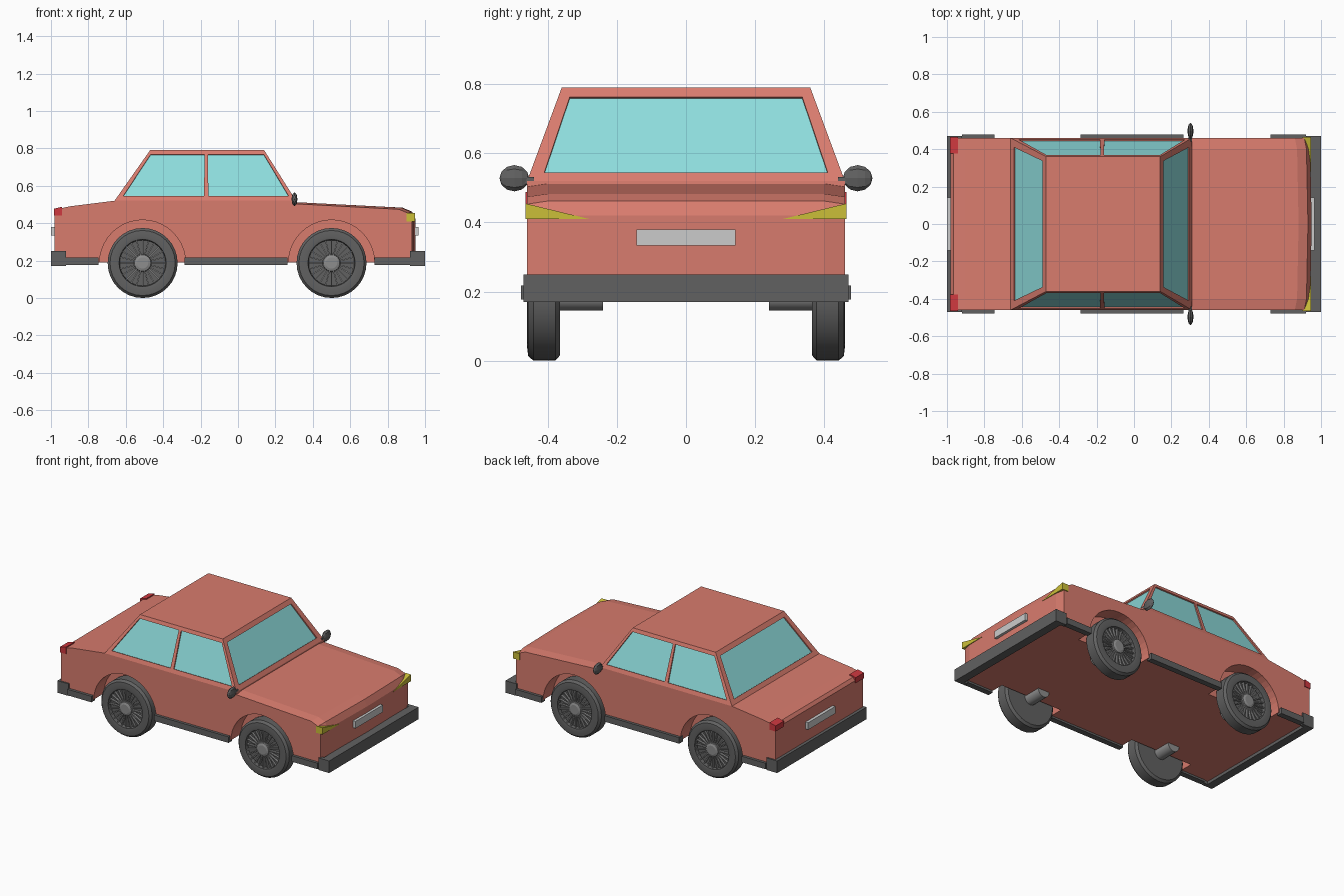
import bpy, bmesh, math
from mathutils import Vector, Matrix

if "Cube" in bpy.data.objects:
    bpy.data.objects.remove(bpy.data.objects["Cube"])


def mat(name, r, g, b):
    m = bpy.data.materials.new(name)
    m.diffuse_color = (r, g, b, 1)
    m.use_nodes = True
    m.node_tree.nodes["Principled BSDF"].inputs["Base Color"].default_value = m.diffuse_color
    return m


PAINT = mat("red_paint", 0.69, 0.2, 0.155)
GLASS = mat("pale_glass", 0.27, 0.72, 0.72)
AMBER = mat("amber", 0.6, 0.52, 0.04)
LAMP = mat("red_lamp", 0.62, 0.04, 0.05)
DARK = mat("dark_rubber", 0.12, 0.12, 0.12)
RIM = mat("rim_grey", 0.27, 0.27, 0.27)


def finish(name, bm, *mats, merge=True, smooth=False):
    if merge:
        bmesh.ops.remove_doubles(bm, verts=bm.verts, dist=1e-5)
    bmesh.ops.recalc_face_normals(bm, faces=bm.faces)
    me = bpy.data.meshes.new(name)
    bm.to_mesh(me)
    bm.free()
    for m in mats:
        me.materials.append(m)
    ob = bpy.data.objects.new(name, me)
    bpy.context.collection.objects.link(ob)
    if smooth:
        bpy.ops.object.select_all(action='DESELECT')
        ob.select_set(True)
        bpy.context.view_layer.objects.active = ob
        bpy.ops.object.shade_smooth_by_angle(angle=math.radians(30))
    return ob


def add_box(bm, x0, x1, y0, y1, z0, z1):
    c = Vector(((x0 + x1) / 2, (y0 + y1) / 2, (z0 + z1) / 2))
    s = Matrix.Diagonal((x1 - x0, y1 - y0, z1 - z0, 1))
    bmesh.ops.create_cube(bm, size=1, matrix=Matrix.Translation(c) @ s)


def loft(bm, rings):
    """Bridge closed rings of points and cap both ends."""
    vs = [[bm.verts.new(p) for p in r] for r in rings]
    n = len(vs[0])
    for a, b in zip(vs, vs[1:]):
        for i in range(n):
            j = (i + 1) % n
            bm.faces.new((a[i], a[j], b[j], b[i]))
    bm.faces.new(vs[0])
    bm.faces.new(vs[-1])


def add_cyl(bm, r, x, z, y0, y1, seg=32):
    m = Matrix.Translation((x, (y0 + y1) / 2, z)) @ Matrix.Rotation(math.pi / 2, 4, 'X')
    bmesh.ops.create_cone(bm, cap_ends=True, segments=seg, radius1=r, radius2=r,
                          depth=abs(y1 - y0), matrix=m)


AXLES, WZ = (-0.51, 0.5), 0.187

# lower body: side profile lofted across the width, hood slightly crowned
profile = [(-0.98, 0.19), (-0.98, 0.455), (-0.965, 0.475), (-0.90, 0.49), (-0.66, 0.52),
           (0.31, 0.52), (0.311, 0.512), (0.88, 0.483), (0.93, 0.462), (0.95, 0.42), (0.95, 0.19)]
rings = []
for y in (-0.46, -0.40, 0, 0.40, 0.46):
    edge = abs(y) > 0.45
    back = 0.02 if edge else 0.008 if y else 0
    rings.append([(x - (back if x > 0.8 else 0), y, z - (0.009 if edge and 0.31 < x and z > 0.43 else 0))
                  for x, z in profile])
bm = bmesh.new()
loft(bm, rings)
body = finish("lower_body", bm, PAINT)

# wheel wells
bm = bmesh.new()
for x in AXLES:
    for s in (-1, 1):
        add_cyl(bm, 0.23, x, WZ, s * 0.355, s * 0.6, 40)
cutter = finish("wheel_well_cutter", bm, PAINT, merge=False)
cutter.hide_render = True
cutter.hide_viewport = True
cut = body.modifiers.new("wells", 'BOOLEAN')
cut.operation, cut.object, cut.solver = 'DIFFERENCE', cutter, 'EXACT'

# cabin: tapered frame with recessed panes
bm = bmesh.new()


def panel(a, b, c, d, left, right, low, high):
    """Quad a-b (bottom), c-d (top) with a sunken window."""
    a, b, c, d = map(Vector, (a, b, c, d))

    def at(u, v):
        return a.lerp(b, u).lerp(d.lerp(c, u), v)
    outer = [a, b, c, d]
    inner = [at(left, low), at(1 - right, low), at(1 - right, 1 - high), at(left, 1 - high)]
    n = (b - a).cross(d - a).normalized()
    if n.dot((a + c) / 2 - Vector((-0.17, 0, 0.6))) < 0:
        n = -n
    deep = [p - n * 0.008 for p in inner]
    for p, q in ((outer, inner), (inner, deep)):
        for i in range(4):
            j = (i + 1) % 4
            bm.faces.new([bm.verts.new(v) for v in (p[i], p[j], q[j], q[i])])
    bm.faces.new([bm.verts.new(v) for v in deep]).material_index = 1


B, T, BZ, TZ = 0.46, 0.36, 0.52, 0.79
XR, XF, RR, RF, XP = -0.66, 0.31, -0.47, 0.14, -0.17
for s in (-1, 1):
    lo, hi = (XP, s * B, BZ), (XP, s * T, TZ)
    panel((XR, s * B, BZ), lo, hi, (RR, s * T, TZ), 0.06, 0.026, 0.093, 0.085)
    panel(lo, (XF, s * B, BZ), (RF, s * T, TZ), hi, 0.026, 0.05, 0.093, 0.085)
for x, r in ((XR, RR), (XF, RF)):
    panel((x, -B, BZ), (x, B, BZ), (r, T, TZ), (r, -T, TZ), 0.045, 0.045, 0.093, 0.1)
roof = [(RR, -T), (XP, -T), (RF, -T), (RF, T), (XP, T), (RR, T)]
bm.faces.new([bm.verts.new((x, y, TZ)) for x, y in roof])
base = [(XR, -B), (XP, -B), (XF, -B), (XF, B), (XP, B), (XR, B)]
bm.faces.new([bm.verts.new((x, y, BZ)) for x, y in base])
finish("cabin", bm, PAINT, GLASS)

# bumpers with wrapped ends, and number plates left blank
for name, s in (("front", 1), ("rear", -1)):
    bm = bmesh.new()
    plan = [(1, -0.47), (1, 0.47), (0.92, 0.47), (0.92, 0.445),
            (0.945, 0.445), (0.945, -0.445), (0.92, -0.445), (0.92, -0.47)]
    loft(bm, [[(s * x, y, z) for x, y in plan] for z in (0.17, 0.25)])
    finish(name + "_bumper", bm, DARK)
    bm = bmesh.new()
    x0, x1 = (0.93, 0.966) if s > 0 else (-1.0, -0.96)
    add_box(bm, x0, x1, -0.143, 0.143, 0.333, 0.38)
    finish(name + "_plate", bm)

# sill strips between the wheel arches
bm = bmesh.new()
for s in (-1, 1):
    y0, y1 = sorted((s * 0.44, s * 0.478))
    for x0, x1 in ((-0.92, -0.745), (-0.285, 0.265), (0.73, 0.92)):
        add_box(bm, x0, x1, y0, y1, 0.177, 0.217)
finish("sill_strips", bm, DARK)

# lamps and mirrors on each side
for side, s in (("right", -1), ("left", 1)):
    bm = bmesh.new()
    tri = [(0.28, 0.41), (0.465, 0.41), (0.465, 0.455)]
    loft(bm, [[(xo, s * y, z) for y, z in tri] for xo in (0.90, 0.947)])
    finish(side + "_front_lamp", bm, AMBER)

    bm = bmesh.new()
    prof = [(-0.985, 0.44), (-0.985, 0.477), (-0.94, 0.488), (-0.94, 0.44)]
    loft(bm, [[(x, s * y, z) for x, z in prof] for y in (0.378, 0.464)])
    finish(side + "_rear_lamp", bm, LAMP)

    bm = bmesh.new()
    m = (Matrix.Translation((0.302, s * 0.497, 0.528)) @ Matrix.Diagonal((0.016, 0.043, 0.038, 1))
         @ Matrix.Rotation(math.pi / 2, 4, 'X'))
    bmesh.ops.create_uvsphere(bm, u_segments=8, v_segments=6, radius=1, matrix=m)
    y0, y1 = sorted((s * 0.44, s * 0.475))
    add_box(bm, 0.292, 0.31, y0, y1, 0.512, 0.532)
    finish(side + "_mirror", bm, DARK, merge=False)

# wheels: turned tyre, dished rim with fine spokes, hub and stub axle
TYRE = [(0, 0.365), (0.172, 0.365), (0.187, 0.378), (0.187, 0.442), (0.174, 0.457),
        (0.14, 0.461), (0.126, 0.458), (0.122, 0.435), (0, 0.435)]
HUB = [(0, 0.434), (0.048, 0.434), (0.044, 0.456), (0.03, 0.461), (0, 0.461)]


def lathe(bm, prof, x, s, seg=32):
    vs = [bm.verts.new((x + r, s * y, WZ)) for r, y in prof]
    es = [bm.edges.new(p) for p in zip(vs, vs[1:])]
    bmesh.ops.spin(bm, geom=vs + es, cent=(x, 0, WZ), axis=(0, 1, 0),
                   angle=2 * math.pi, steps=seg, use_merge=True)


for end, x in zip(("rear", "front"), AXLES):
    for side, s in (("right", -1), ("left", 1)):
        name = end + "_" + side
        bm = bmesh.new()
        lathe(bm, TYRE, x, s)
        finish(name + "_tyre", bm, DARK, smooth=True)

        bm = bmesh.new()
        lathe(bm, HUB, x, s, 24)
        bmesh.ops.remove_doubles(bm, verts=bm.verts, dist=1e-5)
        for i in range(24):
            m = (Matrix.Translation((x, s * 0.441, WZ)) @ Matrix.Rotation(i * math.tau / 24, 4, 'Y')
                 @ Matrix.Translation((0.084, 0, 0)) @ Matrix.Diagonal((0.08, 0.016, 0.007, 1)))
            bmesh.ops.create_cube(bm, size=1, matrix=m)
        finish(name + "_rim", bm, RIM, merge=False)

        bm = bmesh.new()
        add_cyl(bm, 0.042, x, WZ, s * 0.24, s * 0.37, 16)
        finish(name + "_axle", bm, RIM, smooth=True)
